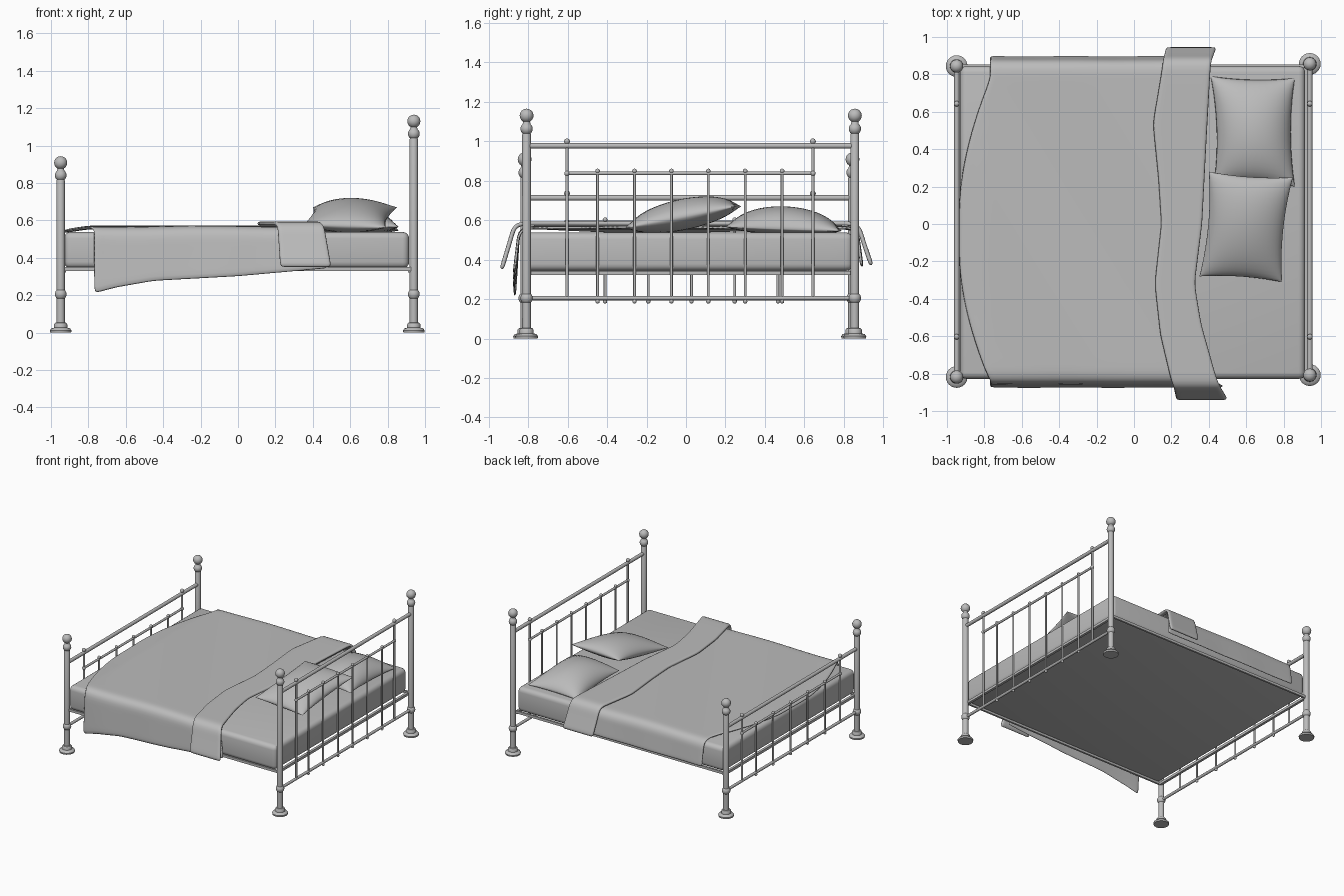
import bpy, bmesh, math
from mathutils import Vector

cube = bpy.data.objects.get("Cube")
if cube:
    bpy.data.objects.remove(cube)

GREY = bpy.data.materials.new("plain grey")
GREY.use_nodes = True
GREY.diffuse_color = (0.5, 0.5, 0.5, 1)
GREY.node_tree.nodes["Principled BSDF"].inputs["Base Color"].default_value = GREY.diffuse_color


def finish(name, bm, angle=40):
    bmesh.ops.recalc_face_normals(bm, faces=bm.faces)
    mesh = bpy.data.meshes.new(name)
    bm.to_mesh(mesh)
    bm.free()
    mesh.materials.append(GREY)
    ob = bpy.data.objects.new(name, mesh)
    bpy.context.collection.objects.link(ob)
    bpy.ops.object.select_all(action='DESELECT')
    ob.select_set(True)
    bpy.context.view_layer.objects.active = ob
    bpy.ops.object.shade_smooth_by_angle(angle=math.radians(angle))
    return ob


def tube(bm, a, b, r):
    a, b = Vector(a), Vector(b)
    m = (b - a).to_track_quat('Z', 'Y').to_matrix().to_4x4()
    m.translation = (a + b) / 2
    bmesh.ops.create_cone(bm, cap_ends=True, segments=12, radius1=r, radius2=r,
                          depth=(b - a).length, matrix=m)


def ball(bm, p, r):
    m = bmesh.ops.create_uvsphere(bm, u_segments=12, v_segments=8, radius=r)
    bmesh.ops.translate(bm, verts=m["verts"], vec=p)


def box(bm, lo, hi):
    lo, hi = Vector(lo), Vector(hi)
    vs = bmesh.ops.create_cube(bm, size=1)["verts"]
    bmesh.ops.scale(bm, verts=vs, vec=hi - lo)
    bmesh.ops.translate(bm, verts=vs, vec=(lo + hi) / 2)


def arc(r, zc, start, end, n=10):
    # Half-circle of a turned ball, between two angles in degrees
    angs = [math.radians(start + (end - start) * i / n) for i in range(n + 1)]
    return [(r * math.cos(a), zc + r * math.sin(a)) for a in angs]


def lerp(x, pts):
    # Piecewise smooth interpolation through (x, value) points
    if x <= pts[0][0]:
        return pts[0][1]
    for (x0, v0), (x1, v1) in zip(pts, pts[1:]):
        if x <= x1:
            t = (x - x0) / (x1 - x0)
            return v0 + (v1 - v0) * t
    return pts[-1][1]


# Turned corner posts
def post(name, x, y, top):
    prof = [(0, 0), (0.056, 0), (0.058, 0.012), (0.05, 0.022), (0.036, 0.026),
            (0.035, 0.045), (0.03, 0.052), (0.022, 0.054)]
    prof += arc(0.031, 0.205, -45, 45)
    prof += [(0.022, top - 0.095)] + arc(0.031, top - 0.067, -50, 50)
    prof += arc(0.035, top, -60, 90)
    bm = bmesh.new()
    vs = [bm.verts.new((r, 0, z)) for r, z in prof]
    es = [bm.edges.new(p) for p in zip(vs, vs[1:])]
    bmesh.ops.spin(bm, geom=vs + es, cent=(0, 0, 0), axis=(0, 0, 1),
                   angle=math.tau, steps=24, use_duplicate=False)
    bmesh.ops.remove_doubles(bm, verts=bm.verts, dist=0.0005)
    bmesh.ops.translate(bm, verts=bm.verts, vec=(x, y, 0))
    finish(name, bm)


# Rails, end bars and spindles of one bed end
def bed_end(name, x, y0, y1, top, mid, spindles):
    left, right = -0.603, 0.643
    bm = bmesh.new()
    tube(bm, (x, y0, top), (x, y1, top), 0.014)
    tube(bm, (x, y0, 0.205), (x, y1, 0.205), 0.011)
    tube(bm, (x, left, mid), (x, right, mid), 0.009)
    for y in (left, right):
        tube(bm, (x, y, 0.205), (x, y, top), 0.008)
        ball(bm, (x, y, top + 0.022), 0.015)
        ball(bm, (x, y, mid), 0.014)
    for y in spindles:
        tube(bm, (x, y, 0.19), (x, y, mid), 0.007)
        ball(bm, (x, y, mid + 0.012), 0.012)
        ball(bm, (x, y, 0.188), 0.011)
    finish(name, bm)


HEAD, FOOT = 0.94, -0.948
post("head_post_front", HEAD, -0.808, 1.13)
post("head_post_back", HEAD, 0.856, 1.13)
post("foot_post_front", FOOT, -0.818, 0.908)
post("foot_post_back", FOOT, 0.844, 0.908)
bed_end("headboard", HEAD, -0.808, 0.856, 0.977, 0.837,
        [-0.448 + 0.187 * i for i in range(6)])
bed_end("footboard", FOOT, -0.818, 0.844, 0.713, 0.59,
        [-0.41 + 0.219 * i for i in range(5)])

# Bed frame under the mattress
bm = bmesh.new()
for y in (-0.812, 0.85):
    box(bm, (FOOT, y - 0.012, 0.33), (HEAD, y + 0.003, 0.35))
for x in (-0.93, 0.92):
    box(bm, (x - 0.01, -0.81, 0.322), (x + 0.01, 0.85, 0.342))
finish("bed_frame", bm)

# Mattress
bm = bmesh.new()
box(bm, (-0.93, -0.828, 0.343), (0.915, 0.845, 0.538))
bmesh.ops.bevel(bm, geom=list(bm.edges), offset=0.035, segments=4, profile=0.5, affect='EDGES')
finish("mattress", bm, 60)


# Cloth draped across the bed: x edges depend on the place along the cross-section
def drape(name, x_from, x_to, section, thick, columns):
    bm = bmesh.new()
    rows = []
    for i in range(columns + 1):
        u = i / columns
        row = []
        for j in range(49):
            s = j / 48 * 2 - 1
            x0, x1 = x_from(s), x_to(s)
            x = x0 + (x1 - x0) * u
            y, z = section(x, s)
            row.append(bm.verts.new((x, y, z)))
        rows.append(row)
    for a, b in zip(rows, rows[1:]):
        for j in range(48):
            bm.faces.new((a[j], a[j + 1], b[j + 1], b[j]))
    ob = finish(name, bm, 60)
    solid = ob.modifiers.new("thickness", 'SOLIDIFY')
    solid.thickness = thick
    solid.offset = 0
    sub = ob.modifiers.new("soft", 'SUBSURF')
    sub.levels = sub.render_levels = 1


def over_bed(s, top, out, hem_front, hem_back, y_front, y_back):
    # s from -1 (front hem) to 1 (back hem); the flat top spans |s| < 0.7
    side = -1 if s < 0 else 1
    edge, hem = (y_front, hem_front) if s < 0 else (y_back, hem_back)
    a = abs(s)
    if a < 0.7:
        return side * (edge - 0.05) * a / 0.7, top
    if a < 0.8:
        t = (a - 0.7) / 0.1 * math.pi / 2
        return side * (edge - 0.05 + 0.05 * math.sin(t)), top - 0.05 * (1 - math.cos(t))
    t = (a - 0.8) / 0.2
    return side * (edge + out * t), top - 0.05 + (hem - top + 0.05) * t


# Duvet
FRONT_HEM = [(-0.78, 0.205), (-0.65, 0.24), (-0.45, 0.275), (0, 0.3), (0.5, 0.345)]
FOLD_EDGE = [(-1, 0.5), (-0.75, 0.46), (-0.6, 0.41), (-0.45, 0.36), (-0.27, 0.325), (0, 0.365),
             (0.4, 0.39), (0.7, 0.41), (1, 0.44)]
FOLD_START = [(-1, 0.225), (-0.75, 0.21), (-0.5, 0.14), (-0.27, 0.11), (0, 0.145),
              (0.2, 0.13), (0.45, 0.1), (0.7, 0.15), (1, 0.17)]


def duvet_section(x, s):
    top = 0.562 - 0.02 * max(0, (-x - 0.8) / 0.13) + 0.003 * math.sin(7 * x + 5 * s)
    ripple = 0.007 * math.sin(14 * x) * max(0, abs(s) - 0.75)
    y, z = over_bed(s, top, 0.02, lerp(x, FRONT_HEM), 0.365, 0.85, 0.872)
    return y + ripple, z


drape("duvet", lambda s: -0.935 + 0.165 * min(1, max(0, (abs(s + 0.04) - 0.12) / 0.58)) ** 1.7,
      lambda s: lerp(s, FOLD_EDGE) - 0.02, duvet_section, 0.014, 36)

# Folded-back band of the duvet
drape("duvet_fold", lambda s: lerp(s, FOLD_START), lambda s: lerp(s, FOLD_EDGE),
      lambda x, s: over_bed(s, 0.583, 0.055, 0.35, 0.37, 0.88, 0.885), 0.022, 10)


# Pillows: two bulging sheets sewn along a pinched outline
def pillow(name, corners, up, down, n=20):
    p00, p10, p11, p01 = [Vector(c) for c in corners]
    bm = bmesh.new()

    def sheet(height):
        grid = []
        for i in range(n + 1):
            u = -math.cos(math.pi * i / n)
            row = []
            for j in range(n + 1):
                v = -math.cos(math.pi * j / n)
                a = (u * (1 - 0.1 * (1 - v * v)) + 1) / 2
                b = (v * (1 - 0.05 * (1 - u * u)) + 1) / 2
                p = p00.lerp(p10, a).lerp(p01.lerp(p11, a), b)
                puff = max(0, (1 - u * u) * (1 - v * v)) ** 0.55
                row.append(bm.verts.new(p + Vector((0, 0, height * puff))))
            grid.append(row)
        for i in range(n):
            for j in range(n):
                bm.faces.new((grid[i][j], grid[i + 1][j], grid[i + 1][j + 1], grid[i][j + 1]))

    sheet(up)
    sheet(-down)
    bmesh.ops.remove_doubles(bm, verts=bm.verts, dist=0.0005)
    finish(name, bm, 80)


pillow("pillow_back", [(0.43, 0.23, 0.565), (0.86, 0.2, 0.565), (0.86, 0.78, 0.545),
                       (0.41, 0.79, 0.545)], 0.115, 0.03)
pillow("pillow_front", [(0.35, -0.28, 0.575), (0.79, -0.31, 0.56), (0.85, 0.25, 0.67),
                        (0.4, 0.28, 0.67)], 0.09, 0.07)
